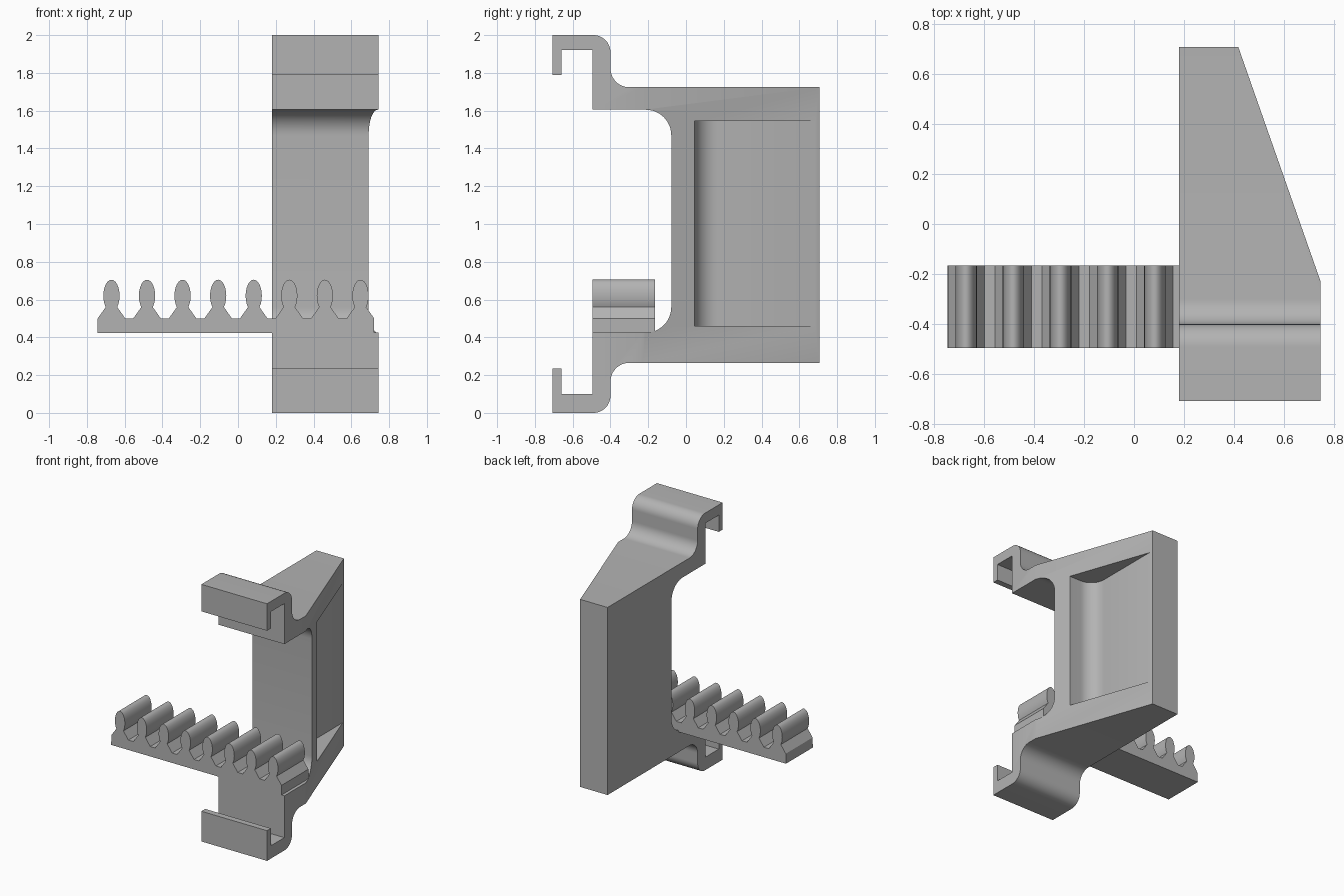
import bpy, bmesh
from math import cos, sin, radians

cube = bpy.data.objects.get("Cube")
if cube:
    bpy.data.objects.remove(cube, do_unlink=True)

grey = bpy.data.materials.new("plain_grey")
grey.use_nodes = True
color = (0.45, 0.45, 0.45, 1)
grey.diffuse_color = color
grey.node_tree.nodes["Principled BSDF"].inputs["Base Color"].default_value = color


def arc(cu, cv, ru, rv, start, end, steps=12):
    """Points along an elliptical arc, angles in degrees."""
    angles = [radians(start + (end - start) * i / steps) for i in range(steps + 1)]
    return [(cu + ru * cos(a), cv + rv * sin(a)) for a in angles]


def prism(name, outline, axis, low, high):
    """Extrude a closed 2D outline along the given axis."""
    place = {"x": lambda u, v, t: (t, u, v),
             "y": lambda u, v, t: (u, t, v),
             "z": lambda u, v, t: (u, v, t)}[axis]
    bm = bmesh.new()
    face = bm.faces.new([bm.verts.new(place(u, v, low)) for u, v in outline])
    top = bmesh.ops.extrude_face_region(bm, geom=[face])["geom"]
    shift = place(0, 0, high - low)
    bmesh.ops.translate(bm, vec=shift,
                        verts=[g for g in top if isinstance(g, bmesh.types.BMVert)])
    bmesh.ops.recalc_face_normals(bm, faces=bm.faces)
    mesh = bpy.data.meshes.new(name)
    bm.to_mesh(mesh)
    bm.free()
    mesh.materials.append(grey)
    obj = bpy.data.objects.new(name, mesh)
    bpy.context.collection.objects.link(obj)
    return obj


def activate(obj):
    bpy.ops.object.select_all(action="DESELECT")
    obj.select_set(True)
    bpy.context.view_layer.objects.active = obj


def cut(obj, cutter):
    mod = obj.modifiers.new("cut", "BOOLEAN")
    mod.operation, mod.solver, mod.object = "DIFFERENCE", "EXACT", cutter
    activate(obj)
    bpy.ops.object.modifier_apply(modifier=mod.name)
    bpy.data.objects.remove(cutter, do_unlink=True)


def smooth(obj):
    activate(obj)
    bpy.ops.object.shade_smooth_by_angle(angle=radians(30))


# Bracket side profile: upper hook, back plate, lower hook, inner opening
profile = [(-0.707, 2.0)]
profile += arc(-0.49, 1.91, 0.09, 0.09, 90, 0)
profile += arc(-0.30, 1.824, 0.10, 0.10, 180, 270)
profile += [(0.707, 1.724), (0.707, 0.265)]
profile += arc(-0.30, 0.165, 0.10, 0.10, 90, 180)
profile += arc(-0.49, 0.09, 0.09, 0.09, 0, -90)
profile += [(-0.707, 0), (-0.707, 0.235), (-0.66, 0.235), (-0.66, 0.10),
            (-0.495, 0.10), (-0.495, 0.425)]
profile += arc(-0.213, 0.56, 0.135, 0.135, 270, 360)
profile += arc(-0.213, 1.47, 0.135, 0.135, 0, 90)
profile += [(-0.495, 1.605), (-0.495, 1.92), (-0.66, 1.92), (-0.66, 1.79),
            (-0.707, 1.79)]
bracket = prism("bracket", profile, "x", 0.18, 0.745)

# Slanted flank
wedge = prism("flank_cutter", [(0.745, -0.23), (0.4115, 0.72), (1.0, 0.72), (1.0, -0.23)],
              "z", -0.1, 2.1)
cut(bracket, wedge)

# Pocket in the flank with a rounded front corner
pocket = [(0.9, 0.045)] + arc(0.545, 0.165, 0.12, 0.12, 270, 180) + [(0.425, 0.69), (0.9, 0.69)]
cut(bracket, prism("pocket_cutter", pocket, "z", 0.46, 1.545))
smooth(bracket)

# Toothed rack with bulb-shaped teeth
pitch, first, half_base = 0.1883, -0.67, 0.073
rack = [(-0.745, 0.423)]
for i in range(8):
    x = first + i * pitch
    rack += [(x - half_base, 0.5)]
    rack += arc(x, 0.62, 0.043, 0.085, 225, -45, 18)
    rack += [(x + half_base, 0.5)]
rack += [(first + 7 * pitch + half_base, 0.423)]
smooth(prism("toothed_rack", rack, "y", -0.495, -0.165))
